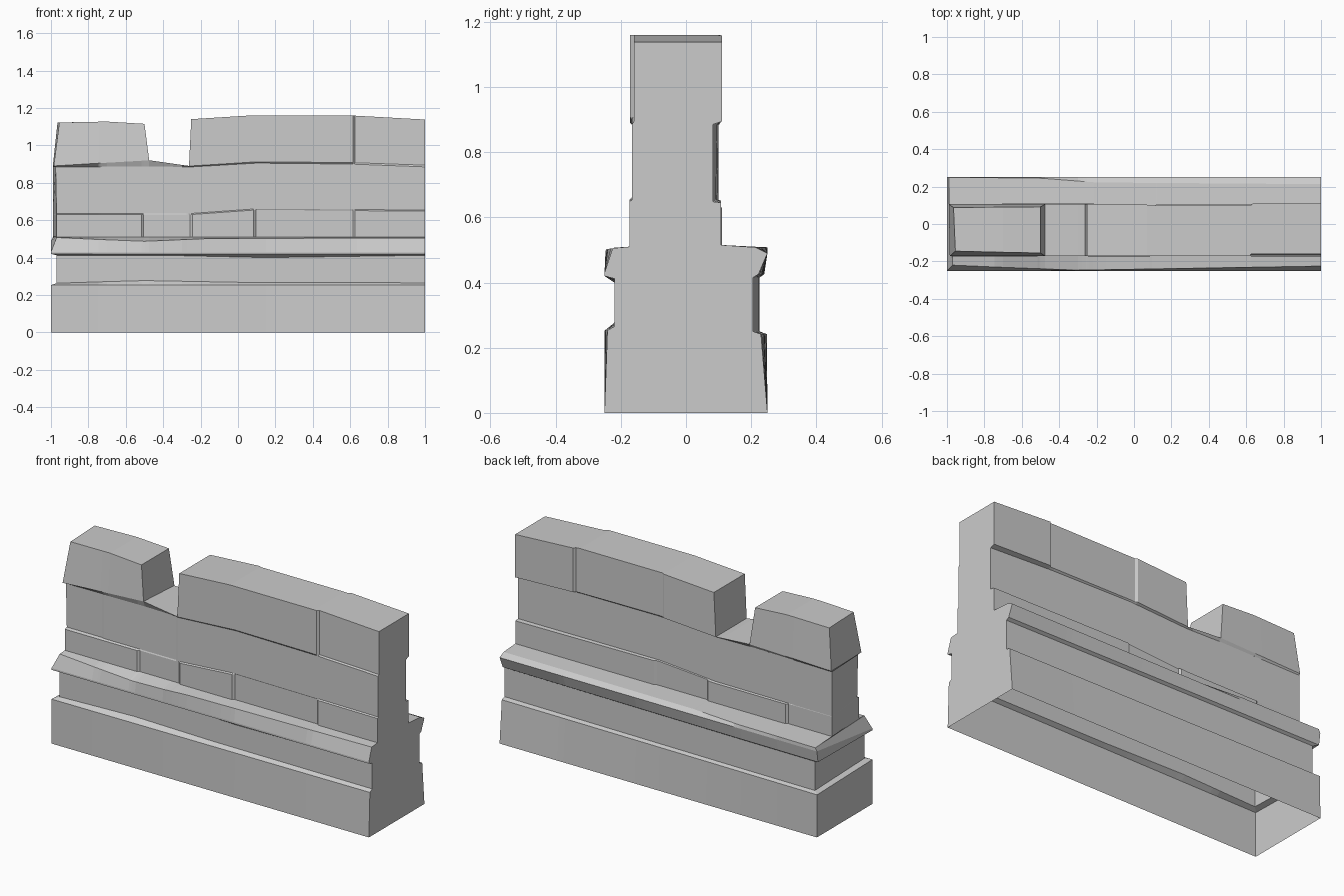
import bpy, bmesh, math

if "Cube" in bpy.data.objects:
    bpy.data.objects.remove(bpy.data.objects["Cube"])


def lerp(keys, x):
    """Piecewise-linear value at x; a plain number is constant."""
    if not isinstance(keys, (list, tuple)):
        return keys
    if x <= keys[0][0]:
        return keys[0][1]
    for (xa, a), (xb, b) in zip(keys, keys[1:]):
        if x <= xb:
            return a + (b - a) * (x - xa) / (xb - xa)
    return keys[-1][1]


def steps(first, *pairs):
    """Sharp stone joints: depth 'first', then (x, new depth) at each joint."""
    keys, v = [(-1, first)], first
    for x, nxt in pairs:
        keys += [(x - .006, v), (x + .006, nxt)]
        v = nxt
    return keys + [(1, v)]


def shift(keys, d):
    return [(x, v + d) for x, v in keys]


# course heights along the wall, including the notch in the top course
c1_z = [(-1, .63), (-.25, .63), (.1, .655), (1, .648)]
c2_z = [(-1, .883), (-.475, .888), (-.262, .884), (.1, .905), (.6, .9), (1, .885)]
c3_z = [(-1, .89), (-.475, .92), (-.262, .89), (-.25, .89), (.1, .912), (.6, .908), (1, .894)]
c3_zb = [(-1, .89), (-.475, .905), (-.262, .89), (-.25, .89), (.1, .912), (.6, .908), (1, .894)]
top_z = [(-1, 1.122), (-.7, 1.127), (-.5, 1.115), (-.475, .92), (-.262, .89),
         (-.25, 1.14), (.07, 1.16), (.6, 1.16), (1, 1.138)]
top_zb = [(x, .905 if x == -.475 else z) for x, z in top_z]

# stone depths, front and back
f1 = steps(-.173, (-.51, -.164), (-.25, -.173), (.09, -.163), (.62, -.173))
f2 = steps(-.156, (-.74, -.161), (-.27, -.166))
f3 = steps(-.172, (-.256, -.172), (.62, -.16))
f3_top = [(-1, -.145), (-.5, -.155), (-.475, -.172), (-.262, -.172)] + f3[2:]
b1 = steps(.1, (-.71, .11), (-.21, .1), (.12, .108))
b2 = [(-1, .1), (-.25, .095), (1, .083)]
b3 = steps(.106, (.07, .098), (.63, .11))
b3_top = [(-1, .088), (-.5, .092), (-.475, .106), (-.262, .106)] + b3[1:]

# profile from the ground up: (y, z, x of left end)
front = [
    (-.25, 0, -1),
    ([(-1, -.25), (1, -.241)], .253, -1),
    (-.22, [(-1, .263), (-.5, .277), (0, .268), (1, .265)], -.97),
    (-.22, [(-1, .412), (-.3, .41), (.15, .4), (1, .412)], -.97),
    (-.25, .42, -1),
    (-.25, .43, -1),
    ([(-1, -.22), (-.3, -.247), (1, -.225)], [(-1, .507), (-.5, .487), (-.15, .502), (1, .505)], -.97),
    (f1, .51, -.97),
    (f1, c1_z, -.97),
    (f2, shift(c1_z, .006), -.97),
    (f2, c2_z, -.975),
    (f3, c3_z, -.985),
    (f3_top, top_z, -.955),
]
back = [
    (.25, 0, -1),
    ([(-1, .248), (1, .23)], .242, -1),
    ([(-1, .225), (-.5, .222), (1, .205)], .25, -.97),
    ([(-1, .225), (-.5, .222), (1, .205)], .415, -.97),
    ([(-1, .24), (-.3, .235), (1, .222)], .425, -1),
    (.25, .49, -1),
    ([(-1, .25), (-.5, .245), (-.2, .222), (1, .213)], .508, -.99),
    (b1, .515, -.99),
    (b1, shift(c1_z, -.003), -.99),
    (b2, c1_z, -.99),
    (b2, c2_z, -.99),
    (b3, c3_zb, -.99),
    (b3_top, top_zb, -.965),
]

# every x where something changes
stations = sorted({round(k[0], 4) for row in front + back for keys in row[:2]
                   if isinstance(keys, (list, tuple)) for k in keys})


def build(name, lo, hi, cap=False):
    """Shell between two profile levels: front, back and both ends."""
    bm = bmesh.new()

    def side(rows):
        return [[bm.verts.new((left if i == 0 else x, lerp(y, x), lerp(z, x)))
                 for i, x in enumerate(stations)] for y, z, left in rows]

    F, B = side(front[lo:hi + 1]), side(back[lo:hi + 1])
    for k in range(hi - lo):
        for i in range(len(stations) - 1):
            bm.faces.new((F[k][i], F[k][i + 1], F[k + 1][i + 1], F[k + 1][i]))
            bm.faces.new((B[k][i + 1], B[k][i], B[k + 1][i], B[k + 1][i + 1]))
        bm.faces.new((F[k][-1], B[k][-1], B[k + 1][-1], F[k + 1][-1]))
        bm.faces.new((B[k][0], F[k][0], F[k + 1][0], B[k + 1][0]))
    if cap:
        for i in range(len(stations) - 1):
            bm.faces.new((F[-1][i], F[-1][i + 1], B[-1][i + 1], B[-1][i]))
    bmesh.ops.remove_doubles(bm, verts=bm.verts[:], dist=1e-4)
    bmesh.ops.dissolve_limit(bm, angle_limit=math.radians(.3),
                             verts=bm.verts[:], edges=bm.edges[:])
    me = bpy.data.meshes.new(name)
    bm.to_mesh(me)
    bm.free()
    ob = bpy.data.objects.new(name, me)
    bpy.context.collection.objects.link(ob)
    return ob


# base, open underneath
build("plinth", 0, 2)
build("recessed_band", 2, 3)
build("cornice", 3, 7)
# stone courses
build("lower_course", 7, 9)
build("middle_course", 9, 10)
build("top_course", 10, 12, cap=True)
